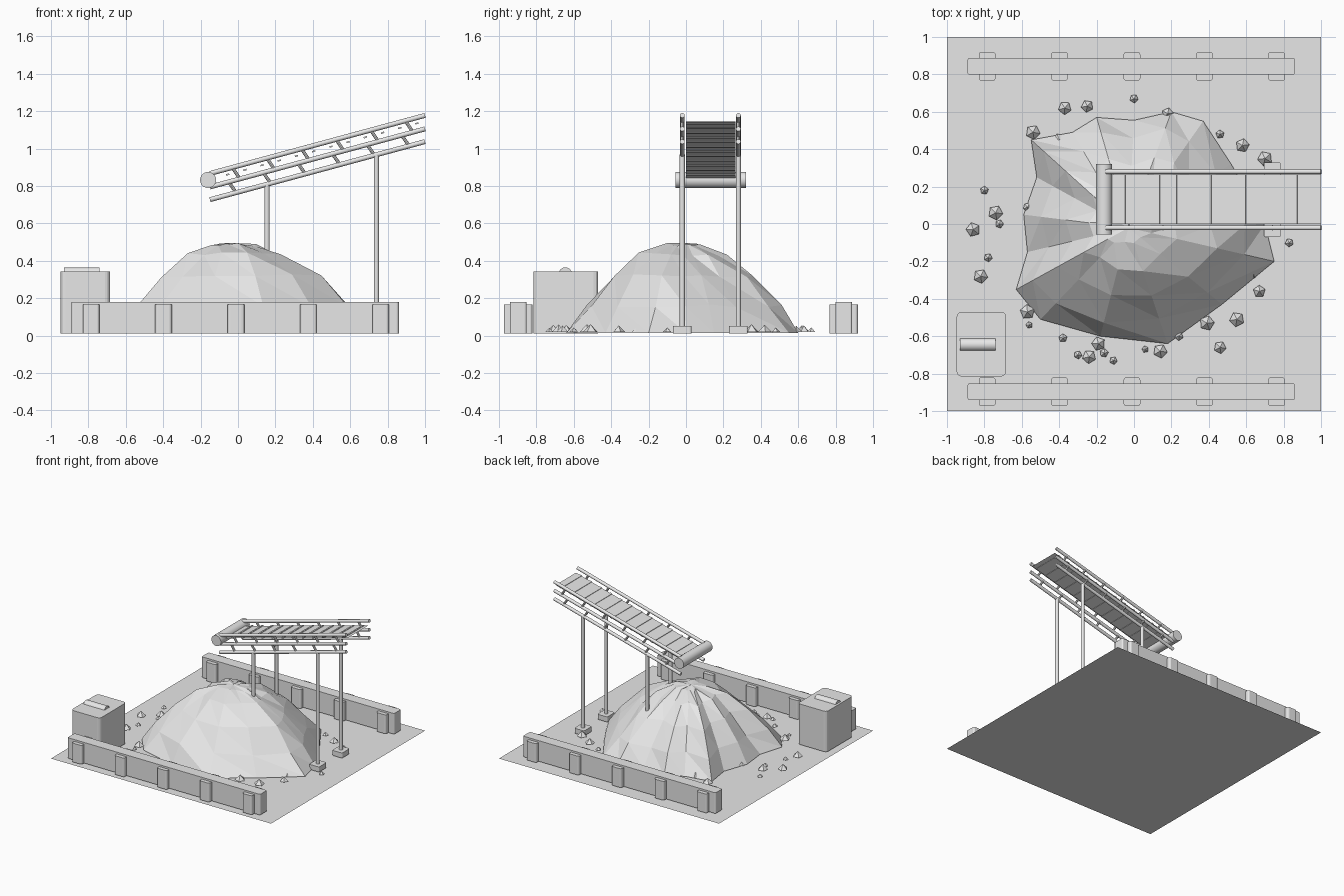
import bpy, bmesh, math, random
from mathutils import Vector

random.seed(4)
if "Cube" in bpy.data.objects:
    bpy.data.objects.remove(bpy.data.objects["Cube"])

grey = bpy.data.materials.new("plain grey")
grey.use_nodes = True
grey.diffuse_color = (0.8, 0.8, 0.8, 1)
grey.node_tree.nodes["Principled BSDF"].inputs["Base Color"].default_value = (0.8, 0.8, 0.8, 1)


def finish(name, bm):
    mesh = bpy.data.meshes.new(name)
    bm.to_mesh(mesh)
    bm.free()
    mesh.materials.append(grey)
    obj = bpy.data.objects.new(name, mesh)
    bpy.context.collection.objects.link(obj)
    return obj


def box(name, low, high, bevel=0.0):
    """Box between two corners, with optionally rounded upright edges."""
    low, high = Vector(low), Vector(high)
    bm = bmesh.new()
    bmesh.ops.create_cube(bm, size=1)
    for v in bm.verts:
        v.co = (low + high) / 2 + v.co * (high - low)
    if bevel:
        upright = [e for e in bm.edges if abs(e.verts[0].co.z - e.verts[1].co.z) > bevel]
        bmesh.ops.bevel(bm, geom=upright, offset=bevel, segments=3, profile=0.5, affect="EDGES")
    return finish(name, bm)


def tube(name, start, end, radius, sides=12):
    """Smooth capped cylinder between two points."""
    start, end = Vector(start), Vector(end)
    axis = end - start
    bm = bmesh.new()
    bmesh.ops.create_cone(bm, cap_ends=True, segments=sides, radius1=radius,
                          radius2=radius, depth=axis.length)
    turn = axis.to_track_quat("Z", "Y")
    for v in bm.verts:
        v.co = turn @ v.co + (start + end) / 2
    obj = finish(name, bm)
    bpy.ops.object.select_all(action="DESELECT")
    obj.select_set(True)
    bpy.context.view_layer.objects.active = obj
    bpy.ops.object.shade_smooth_by_angle(angle=math.radians(40))
    return obj


def sheet(name, corners):
    bm = bmesh.new()
    bm.faces.new([bm.verts.new(c) for c in corners])
    return finish(name, bm)


# Ground
sheet("ground", [(-1, -1, 0), (1, -1, 0), (1, 1, 0), (-1, 1, 0)])

# Retaining walls with buttresses
FLOOR = 0.01
for side, y in (("front", -0.897), ("back", 0.843)):
    box(side + "_wall", (-0.89, y - 0.045, FLOOR), (0.86, y + 0.045, 0.18), 0.012)
    for i in range(5):
        x = -0.785 + i * 0.387
        box(f"{side}_buttress_{i}", (x - 0.045, y - 0.077, FLOOR), (x + 0.045, y + 0.077, 0.165), 0.015)

# Control cabinet with a round bar on its lid
box("cabinet", (-0.948, -0.815, FLOOR), (-0.685, -0.47, 0.343), 0.025)
tube("cabinet_bar", (-0.93, -0.645, 0.33), (-0.74, -0.645, 0.33), 0.035, 16)

# Gravel mound: faceted rings shrinking from the base outline to the peak
outline = [(0.75, -0.2), (0.47, -0.43), (0.18, -0.64), (-0.18, -0.6), (-0.5, -0.51),
           (-0.63, -0.35), (-0.57, -0.15), (-0.59, 0.05), (-0.52, 0.25), (-0.55, 0.45),
           (-0.33, 0.49), (-0.2, 0.57), (0, 0.555), (0.2, 0.6), (0.37, 0.55),
           (0.52, 0.32), (0.62, 0.15), (0.7, 0)]
levels = [(1, 0.015), (0.83, 0.16), (0.6, 0.32), (0.36, 0.435), (0.15, 0.485)]
peak = Vector((-0.03, -0.02, 0))
bm = bmesh.new()
rings = []
for n, (scale, height) in enumerate(levels):
    ring = []
    for i, (x, y) in enumerate(outline):
        wobble = 0 if n == 0 else random.uniform(-0.03, 0.03) + (0.025 if i % 2 else -0.025) * scale
        p = peak + (Vector((x, y, 0)) - peak) * (scale + wobble)
        p.z = height + (random.uniform(-0.01, 0.01) if n else 0)
        ring.append(bm.verts.new(p))
    rings.append(ring)
count = len(outline)
for lower, upper in zip(rings, rings[1:]):
    for i in range(count):
        j = (i + 1) % count
        bm.faces.new((lower[i], upper[i], upper[j]))
        bm.faces.new((lower[i], upper[j], lower[j]))
top = bm.verts.new(peak + Vector((0, 0, 0.495)))
for i in range(count):
    bm.faces.new((rings[-1][i], top, rings[-1][(i + 1) % count]))
bmesh.ops.recalc_face_normals(bm, faces=bm.faces)
if top.normal.z < 0 or top.link_faces[0].normal.z < 0:
    bmesh.ops.reverse_faces(bm, faces=bm.faces)
finish("gravel_mound", bm)

# Loose stones: small five-sided pyramids scattered round the mound
big = [(-.37, .62), (-.25, .63), (-.54, .49), (-.4, .45), (-.86, -.03), (-.82, -.28),
       (-.24, -.71), (.46, -.66), (.55, -.51), (.39, -.53), (-.19, -.64), (-.74, .06),
       (.7, .35), (.18, .59), (.58, .42), (.14, -.68), (.67, -.36), (-.57, -.47)]
small = [(0, .67), (-.8, .18), (-.72, 0), (-.38, -.61), (-.3, -.7), (-.16, -.69),
         (-.11, -.73), (.06, -.67), (.38, .41), (.46, .48), (.64, -.27), (-.78, -.18),
         (-.56, -.54), (.83, -.1), (.34, -.44), (-.02, -.57), (-.26, -.55), (.24, -.6),
         (-.56, -.3), (-.57, .09)]
for size, spots in ((0.037, big), (0.022, small)):
    for i, (x, y) in enumerate(spots):
        bm = bmesh.new()
        r = size * random.uniform(0.85, 1.1)
        bmesh.ops.create_cone(bm, cap_ends=True, segments=5, radius1=r, radius2=0, depth=r)
        spin = random.uniform(0, math.tau)
        bmesh.ops.rotate(bm, verts=bm.verts, matrix=Vector((1, 0)).to_3d().to_track_quat("X", "Z").to_matrix())
        for v in bm.verts:
            a, b = v.co.x, v.co.y
            v.co = (x + a * math.cos(spin) - b * math.sin(spin),
                    y + a * math.sin(spin) + b * math.cos(spin), v.co.z + 0.02 + r / 2)
        finish(f"stone_{'big' if size > 0.03 else 'small'}_{i}", bm)


# Conveyor: everything follows the same rising line
def belt_z(x, offset=0.0):
    return 0.875 + 0.27 * x + offset


START, END, RIGHT, LEFT = -0.16, 1.0, -0.02, 0.28
sheet("belt", [(START, 0, belt_z(START)), (END, 0, belt_z(END)),
               (END, 0.265, belt_z(END)), (START, 0.265, belt_z(START))])
tube("belt_roller", (START, -0.055, belt_z(START)), (START, 0.32, belt_z(START)), 0.043, 24)
for i in range(12):
    x = -0.055 + i * 0.092
    slat = box(f"belt_slat_{i}", (-0.009, 0, -0.003), (0.009, 0.265, 0.005))
    slat.location = (x, 0, belt_z(x))
    slat.rotation_euler.y = -math.atan(0.27)

# Side trusses, legs and footings
TOP, MIDDLE, LOW = 0.032, -0.04, -0.108
for side, y in (("right", RIGHT), ("left", LEFT)):
    for part, offset in (("top", TOP), ("middle", MIDDLE), ("low", LOW)):
        tube(f"{side}_{part}_rail", (-0.15, y, belt_z(-0.15, offset)),
             (END, y, belt_z(END, offset)), 0.013)
    for i in range(6):
        x = 0.0 + i * 0.185
        tube(f"{side}_upper_strut_{i}", (x - 0.03, y, belt_z(x - 0.03, TOP)),
             (x + 0.01, y, belt_z(x + 0.01, MIDDLE)), 0.009, 8)
        tube(f"{side}_lower_strut_{i}", (x - 0.05, y, belt_z(x - 0.05, MIDDLE)),
             (x - 0.01, y, belt_z(x - 0.01, LOW)), 0.009, 8)
    for place, x in (("low", 0.155), ("high", 0.74)):
        tube(f"{side}_{place}_leg", (x, y, FLOOR), (x, y, belt_z(x, LOW)), 0.014)
        box(f"{side}_{place}_footing", (x - 0.045, y - 0.05, FLOOR), (x + 0.045, y + 0.05, 0.052), 0.01)
